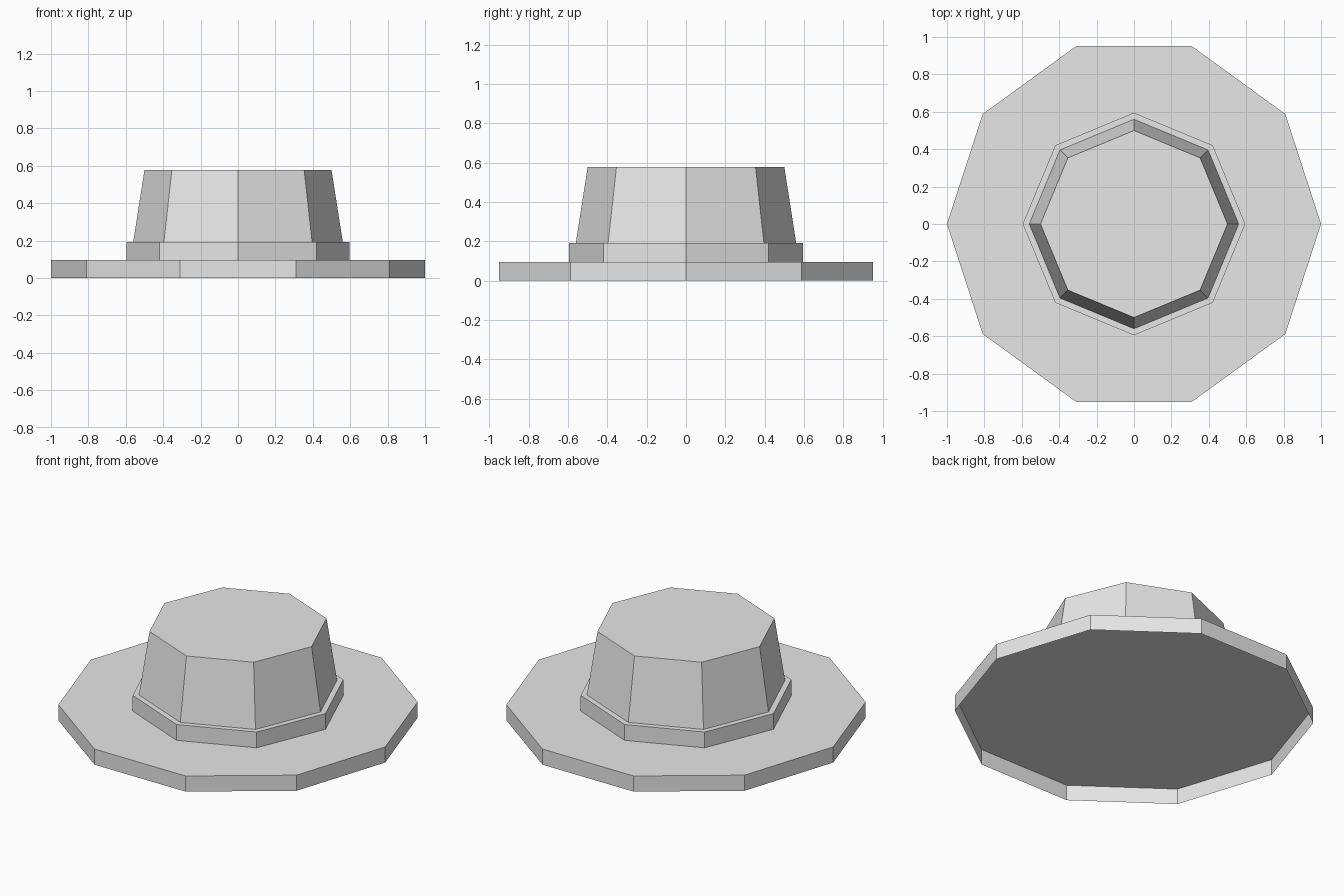
import bpy
import bmesh
from mathutils import Matrix
from math import pi

if "Cube" in bpy.data.objects:
    bpy.data.objects.remove(bpy.data.objects["Cube"])

grey = bpy.data.materials.new("light grey")
grey.diffuse_color = (0.8, 0.8, 0.8, 1)
grey.use_nodes = True
grey.node_tree.nodes["Principled BSDF"].inputs["Base Color"].default_value = grey.diffuse_color


def tier(name, sides, r_bottom, r_top, z0, z1):
    """Flat-sided tapered shell, closed on top, open below, with a corner on the +x axis."""
    bm = bmesh.new()
    bmesh.ops.create_cone(bm, cap_ends=True, segments=sides, radius1=r_bottom,
                          radius2=r_top, depth=z1 - z0,
                          matrix=Matrix.Translation((0, 0, (z0 + z1) / 2)))
    # Put the first corner on +x, whichever way the primitive starts
    v = bm.verts[:][0].co
    if abs(v.y) > abs(v.x):
        bmesh.ops.rotate(bm, verts=bm.verts, matrix=Matrix.Rotation(pi / 2, 3, 'Z'))
    # Open the underside
    bm.normal_update()
    bottom = [f for f in bm.faces if f.normal.z < -0.9]
    bmesh.ops.delete(bm, geom=bottom, context='FACES_ONLY')
    mesh = bpy.data.meshes.new(name)
    bm.to_mesh(mesh)
    bm.free()
    mesh.materials.append(grey)
    obj = bpy.data.objects.new(name, mesh)
    bpy.context.collection.objects.link(obj)


# Wide ten-sided brim, hollow underneath
tier("brim", 10, 1.0, 1.0, 0.0, 0.096)
# Eight-sided band around the base of the crown
tier("hat_band", 8, 0.595, 0.595, 0.096, 0.193)
# Tapered eight-sided crown
tier("crown", 8, 0.56, 0.5, 0.193, 0.578)
